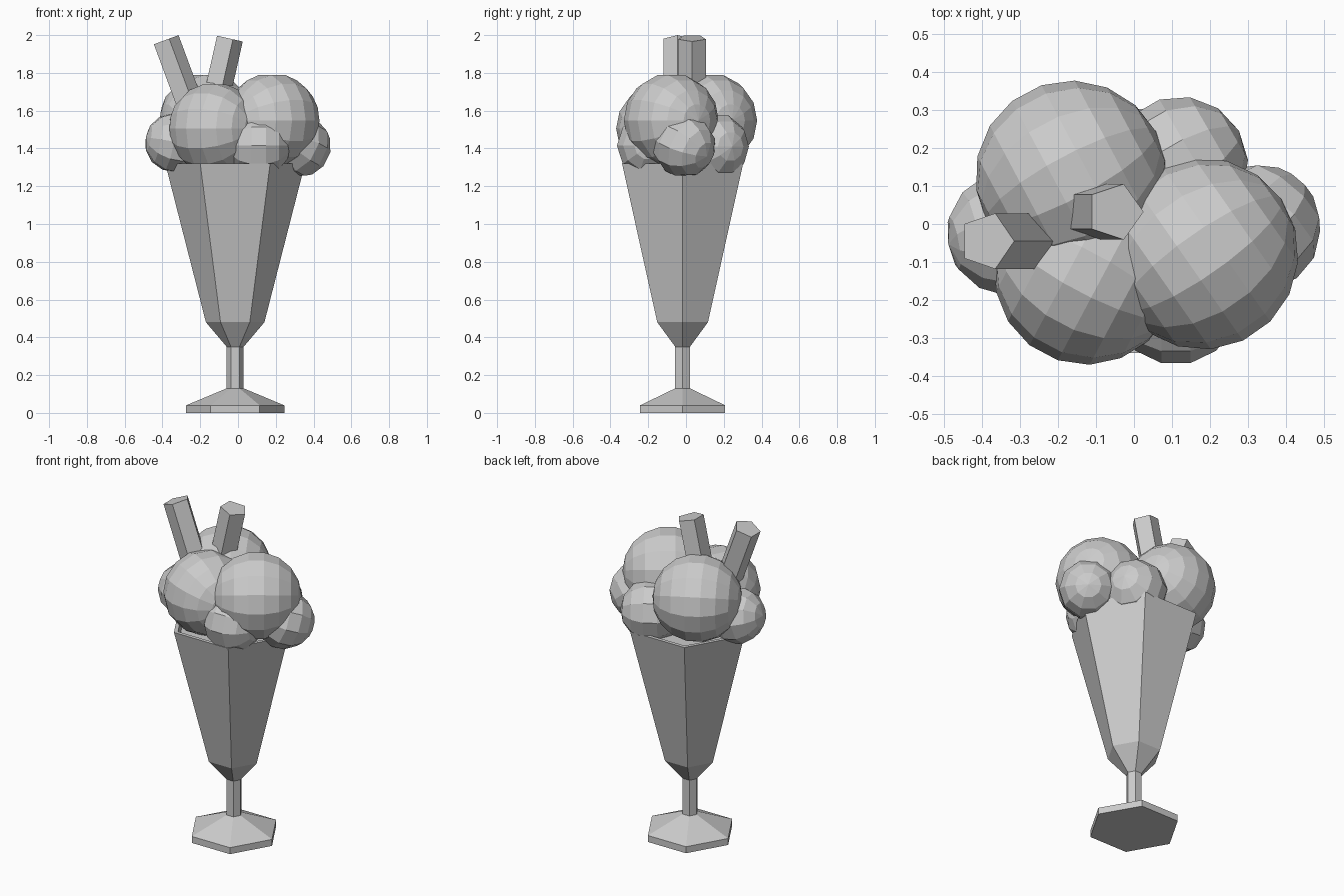
import bpy, bmesh, math
from mathutils import Matrix, Vector

if "Cube" in bpy.data.objects:
    bpy.data.objects.remove(bpy.data.objects["Cube"])


def finish(name, bm, matrix):
    bmesh.ops.recalc_face_normals(bm, faces=bm.faces)
    me = bpy.data.meshes.new(name)
    bm.to_mesh(me)
    bm.free()
    ob = bpy.data.objects.new(name, me)
    ob.matrix_world = matrix
    bpy.context.collection.objects.link(ob)
    return ob


def lathe(name, profile, sides, matrix):
    """Low-poly turned solid from (radius, height) pairs, first corner on +x."""
    bm = bmesh.new()
    rings = []
    for r, z in profile:
        rings.append([bm.verts.new((r * math.cos(2 * math.pi * i / sides),
                                    r * math.sin(2 * math.pi * i / sides), z))
                      for i in range(sides)])
    for a, b in zip(rings, rings[1:]):
        for i in range(sides):
            j = (i + 1) % sides
            bm.faces.new((a[i], a[j], b[j], b[i]))
    bm.faces.new(rings[0][::-1])
    bm.faces.new(rings[-1])
    return finish(name, bm, matrix)


def scoop(name, centre, radius, segs, rings, azimuth, tilt):
    """Faceted ball whose pole leans by tilt towards azimuth."""
    bm = bmesh.new()
    bmesh.ops.create_uvsphere(bm, u_segments=segs, v_segments=rings, radius=radius)
    m = (Matrix.Translation(centre)
         @ Matrix.Rotation(math.radians(azimuth), 4, 'Z')
         @ Matrix.Rotation(math.radians(tilt), 4, 'Y'))
    return finish(name, bm, m)


def wafer(name, top, tilt, length, radius=0.077):
    """Five-sided stick leaning sideways, placed by its top centre."""
    m = Matrix.Translation(top) @ Matrix.Rotation(math.radians(tilt), 4, 'Y')
    return lathe(name, [(radius, -length), (radius, 0)], 5, m)


# Hexagonal footed glass with a recessed rim
lathe("glass", [(0.26, 0), (0.26, 0.04), (0.045, 0.13), (0.045, 0.35),
                (0.155, 0.48), (0.37, 1.32), (0.345, 1.32), (0.335, 1.28)],
      6, Matrix.Translation((-0.015, -0.018, 0)))

# Large scoops
scoop("scoop_back", (-0.165, 0.125, 1.548), 0.252, 14, 9, 28, 90)
scoop("scoop_right", (0.18, -0.078, 1.548), 0.252, 14, 9, 35, 90)
scoop("scoop_front", (-0.125, -0.127, 1.505), 0.243, 14, 9, -28, 90)

# Small scoops around the rim
scoop("small_scoop_left", (-0.33, -0.025, 1.43), 0.163, 10, 7, 190, 80)
scoop("small_scoop_right", (0.325, -0.01, 1.415), 0.168, 10, 7, 50, 110)
scoop("small_scoop_front", (0.11, -0.2, 1.415), 0.17, 10, 7, 0, 90)
scoop("small_scoop_back", (0.12, 0.155, 1.41), 0.18, 10, 7, 30, 90)

# Wafer sticks
wafer("wafer_left", (-0.387, -0.045, 1.973), -20.3, 0.5)
wafer("wafer_right", (-0.05, 0.032, 1.983), 12.7, 0.45)
